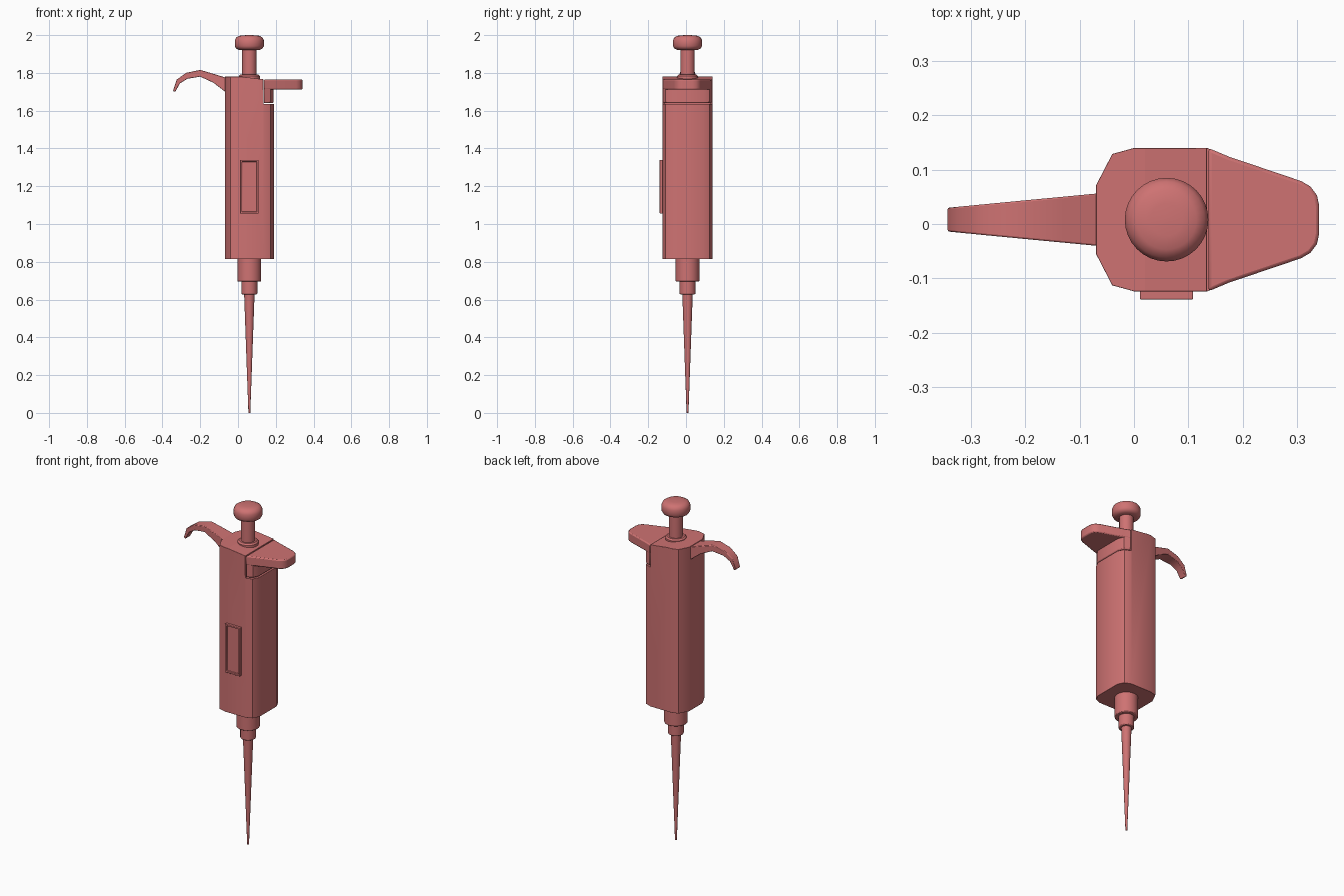
import bpy, bmesh, math
from mathutils import Vector

if "Cube" in bpy.data.objects:
    bpy.data.objects.remove(bpy.data.objects["Cube"])

CX, CY = 0.06, 0.008          # plunger axis
red = bpy.data.materials.new("coral_plastic")
red.diffuse_color = (0.62, 0.17, 0.17, 1)
red.use_nodes = True
red.node_tree.nodes["Principled BSDF"].inputs["Base Color"].default_value = red.diffuse_color


def finish(name, bm, bevel=0.0, angle=40, segs=2):
    bmesh.ops.recalc_face_normals(bm, faces=bm.faces)
    me = bpy.data.meshes.new(name)
    bm.to_mesh(me)
    bm.free()
    ob = bpy.data.objects.new(name, me)
    bpy.context.collection.objects.link(ob)
    me.materials.append(red)
    if bevel:
        m = ob.modifiers.new("bevel", 'BEVEL')
        m.width, m.segments, m.limit_method = bevel, segs, 'ANGLE'
        m.angle_limit = math.radians(angle)
    bpy.ops.object.select_all(action='DESELECT')
    ob.select_set(True)
    bpy.context.view_layer.objects.active = ob
    bpy.ops.object.shade_smooth_by_angle(angle=math.radians(38))
    return ob


def prism(name, pts, vec, **kw):
    """Extrude a planar 3D polygon along vec."""
    bm = bmesh.new()
    f = bm.faces.new([bm.verts.new(p) for p in pts])
    r = bmesh.ops.extrude_face_region(bm, geom=[f])
    bmesh.ops.translate(bm, vec=Vector(vec),
                        verts=[v for v in r['geom'] if isinstance(v, bmesh.types.BMVert)])
    return finish(name, bm, **kw)


def lathe(name, profile, segs=32, **kw):
    """Spin an (r, z) profile around the plunger axis."""
    bm = bmesh.new()
    rings = []
    for r, z in profile:
        rings.append([bm.verts.new((CX + r * math.cos(2 * math.pi * i / segs),
                                    CY + r * math.sin(2 * math.pi * i / segs), z))
                      for i in range(segs)])
    for a, b in zip(rings, rings[1:]):
        for i in range(segs):
            j = (i + 1) % segs
            bm.faces.new((a[i], a[j], b[j], b[i]))
    bm.faces.new(rings[0])
    bm.faces.new(rings[-1])
    return finish(name, bm, **kw)


def mirrored(half, z):
    """Close a half outline (x, half width) across the y centre."""
    return ([(x, CY - w, z) for x, w in half] +
            [(x, CY + w, z) for x, w in reversed(half)])


# Handle body, with sloped top and a notch for the finger rest
body = prism("handle_body", mirrored([(-0.07, 0.063), (-0.04, 0.121), (0, 0.132), (0.135, 0.132),
                                      (0.172, 0.117), (0.19, 0.082)], 0.815), (0, 0, 0.965))
cut = prism("notch_cutter", [(x, -0.4, z) for x, z in
                             [(0.02, 1.78), (0.134, 1.766), (0.134, 1.635), (0.4, 1.635),
                              (0.4, 1.9), (0.02, 1.9)]], (0, 0.8, 0))
mod = body.modifiers.new("notch", 'BOOLEAN')
mod.operation, mod.object, mod.solver = 'DIFFERENCE', cut, 'EXACT'
bpy.context.view_layer.objects.active = body
bpy.ops.object.modifier_apply(modifier="notch")
bpy.data.objects.remove(cut)
bev = body.modifiers.new("bevel", 'BEVEL')
bev.width, bev.segments, bev.limit_method = 0.005, 2, 'ANGLE'
bev.angle_limit = math.radians(60)
bpy.ops.object.select_all(action='DESELECT')
body.select_set(True)
bpy.context.view_layer.objects.active = body
bpy.ops.object.shade_smooth_by_angle(angle=math.radians(65))

# Finger rest: mounting block and tapered plate
prism("finger_rest_block", mirrored([(0.137, 0.131), (0.172, 0.116), (0.188, 0.085)], 1.64),
      (0, 0, 0.09), bevel=0.006, angle=60)
prism("finger_rest_plate", mirrored([(0.137, 0.132), (0.175, 0.116), (0.308, 0.071), (0.325, 0.061),
                                     (0.337, 0.045), (0.341, 0.026)], 1.711),
      (0, 0, 0.054), bevel=0.006, angle=60)

# Curved tip-ejector lever, narrowing to its end: (x, top z, x, bottom z)
stations = [(-0.065, 1.775, -0.065, 1.698), (-0.13, 1.795, -0.13, 1.748),
            (-0.2, 1.816, -0.2, 1.78), (-0.275, 1.80, -0.268, 1.769),
            (-0.325, 1.764, -0.308, 1.744), (-0.344, 1.704, -0.332, 1.70)]
bm = bmesh.new()
rings = []
for xt, zt, xb, zb in stations:
    w = 0.048 + (xt + 0.07) * 0.095
    rings.append([bm.verts.new((x, CY + s * w, z))
                  for x, z, s in ((xt, zt, -1), (xt, zt, 1), (xb, zb, 1), (xb, zb, -1))])
for a, b in zip(rings, rings[1:]):
    for i in range(4):
        j = (i + 1) % 4
        bm.faces.new((a[i], a[j], b[j], b[i]))
bm.faces.new(rings[0])
bm.faces.new(rings[-1])
finish("ejector_lever", bm, bevel=0.003, angle=60)

# Volume window: raised frame with recessed face
bm = bmesh.new()
f = bm.faces.new([bm.verts.new((x, -0.139, z)) for x, z in
                  [(0.011, 1.055), (0.109, 1.055), (0.109, 1.34), (0.011, 1.34)]])
r = bmesh.ops.extrude_edge_only(bm, edges=f.edges[:])
bmesh.ops.translate(bm, vec=(0, 0.025, 0),
                    verts=[v for v in r['geom'] if isinstance(v, bmesh.types.BMVert)])
bmesh.ops.inset_region(bm, faces=[f], thickness=0.014)
inner = bmesh.ops.extrude_face_region(bm, geom=[f])
bmesh.ops.translate(bm, vec=(0, 0.01, 0),
                    verts=[v for v in inner['geom'] if isinstance(v, bmesh.types.BMVert)])
if f.is_valid:
    bm.faces.remove(f)
bmesh.ops.holes_fill(bm, edges=[e for e in bm.edges if e.is_boundary])
finish("volume_window", bm, bevel=0.002)

# Plunger: collar, rod and rounded button
lathe("plunger_collar", [(0.056, 1.755), (0.056, 1.783), (0.048, 1.791)])
lathe("plunger_rod", [(0.038, 1.76), (0.038, 1.93)])
lathe("plunger_button", [(0.055, 1.922), (0.07, 1.929), (0.077, 1.942), (0.077, 1.972),
                         (0.07, 1.987), (0.055, 1.996), (0.03, 1.999), (0.005, 2.0)])

# Lower barrel, nozzle and disposable tip
lathe("lower_barrel", [(0.063, 0.695), (0.063, 0.83)], bevel=0.004)
lathe("nozzle", [(0.042, 0.628), (0.042, 0.71)], bevel=0.004)
lathe("tip", [(0.005, 0.0), (0.028, 0.64)], segs=24)
